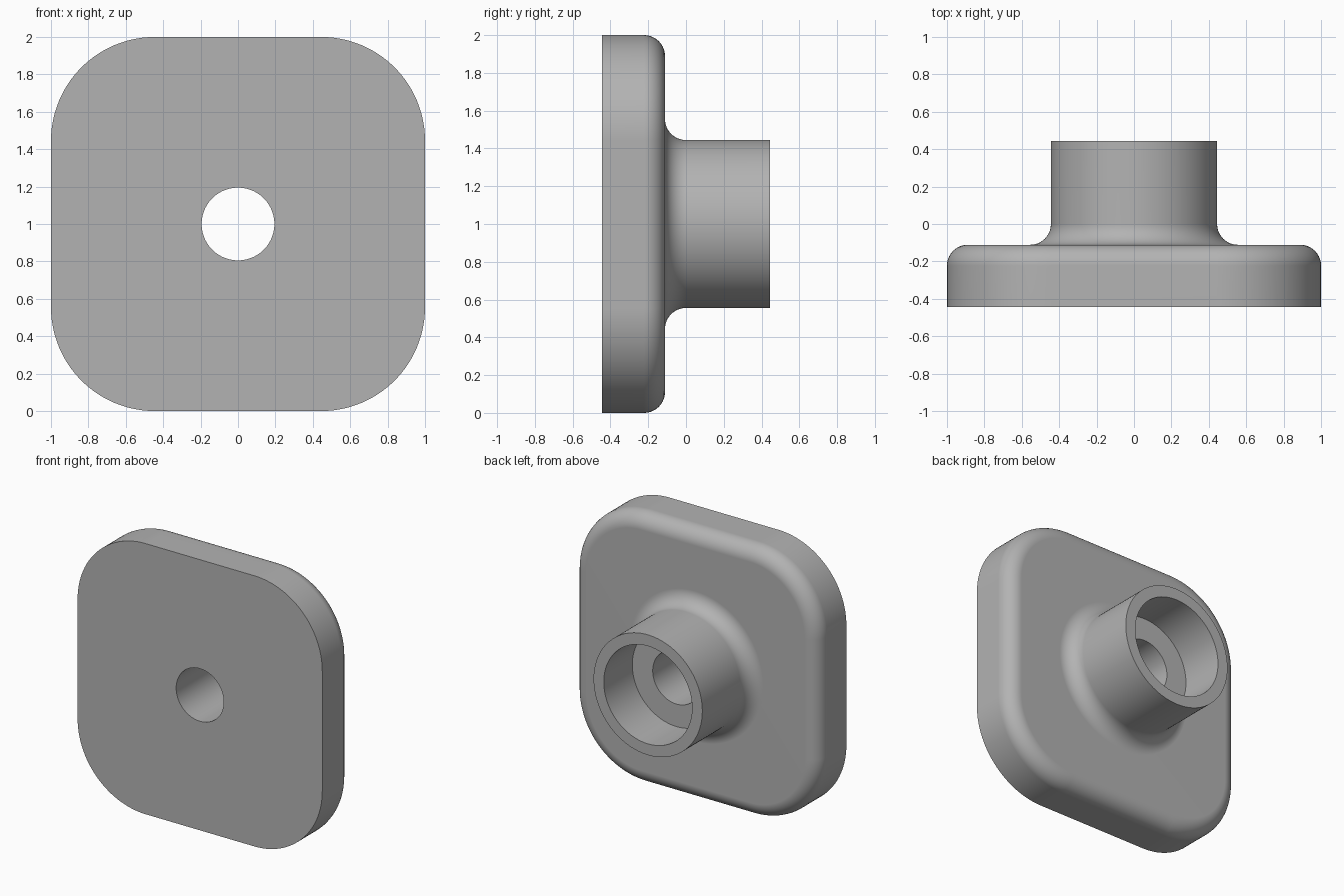
import bpy, bmesh
from math import cos, sin, pi, radians

cube = bpy.data.objects.get("Cube")
if cube:
    bpy.data.objects.remove(cube, do_unlink=True)

U = 1 / 9            # design unit
N = 28               # points per quarter of every section
FILLET_STEPS = 10
HALF = 4 * U         # corner arc centre of the plate
FRONT, BACK, END = -4 * U, -U, 4 * U
FLOOR = U
BOSS, BORE, HOLE = 4 * U, 3.25 * U, 1.75 * U


def section(bm, centre, radius, y):
    """Rounded square with its arc centres at +-centre, or a circle if centre is 0."""
    ring = []
    for q in range(4):
        sx, sz = (1, -1, -1, 1)[q], (1, 1, -1, -1)[q]
        for j in range(N):
            f = j / (N - 1) if centre else (j + 0.5) / N
            t = (q + f) * pi / 2
            ring.append(bm.verts.new((sx * centre + radius * cos(t), y,
                                      1 + sz * centre + radius * sin(t))))
    return ring


# Sections from the front hole, around the outside, and back through the bore
profile = [(0, HOLE, FRONT), (HALF, 5 * U, FRONT)]
for i in range(FILLET_STEPS + 1):          # rounded rear edge of the plate
    a = i / FILLET_STEPS * pi / 2
    profile.append((HALF, HALF + U * cos(a), BACK - U + U * sin(a)))
for i in range(FILLET_STEPS + 1):          # concave blend into the boss
    a = i / FILLET_STEPS * pi / 2
    profile.append((0, BOSS + U - U * sin(a), BACK + U - U * cos(a)))
profile += [(0, BOSS, END), (0, BORE, END), (0, BORE, FLOOR), (0, HOLE, FLOOR)]

bm = bmesh.new()
rings = [section(bm, *p) for p in profile]
for a, b in zip(rings, rings[1:] + rings[:1]):
    for i in range(4 * N):
        k = (i + 1) % (4 * N)
        bm.faces.new((a[i], a[k], b[k], b[i]))
bmesh.ops.recalc_face_normals(bm, faces=bm.faces)
mesh = bpy.data.meshes.new("flanged_bushing")
bm.to_mesh(mesh)
bm.free()

bushing = bpy.data.objects.new("flanged_bushing", mesh)
bpy.context.collection.objects.link(bushing)

# Plain grey finish
grey = bpy.data.materials.new("grey")
grey.use_nodes = True
colour = (0.45, 0.45, 0.45, 1)
grey.diffuse_color = colour
grey.node_tree.nodes["Principled BSDF"].inputs["Base Color"].default_value = colour
mesh.materials.append(grey)

# Smooth blends with crisp machined edges
bpy.ops.object.select_all(action="DESELECT")
bushing.select_set(True)
bpy.context.view_layer.objects.active = bushing
bpy.ops.object.shade_smooth_by_angle(angle=radians(30))
weighted = bushing.modifiers.new("weighted_normals", "WEIGHTED_NORMAL")
weighted.keep_sharp = True
